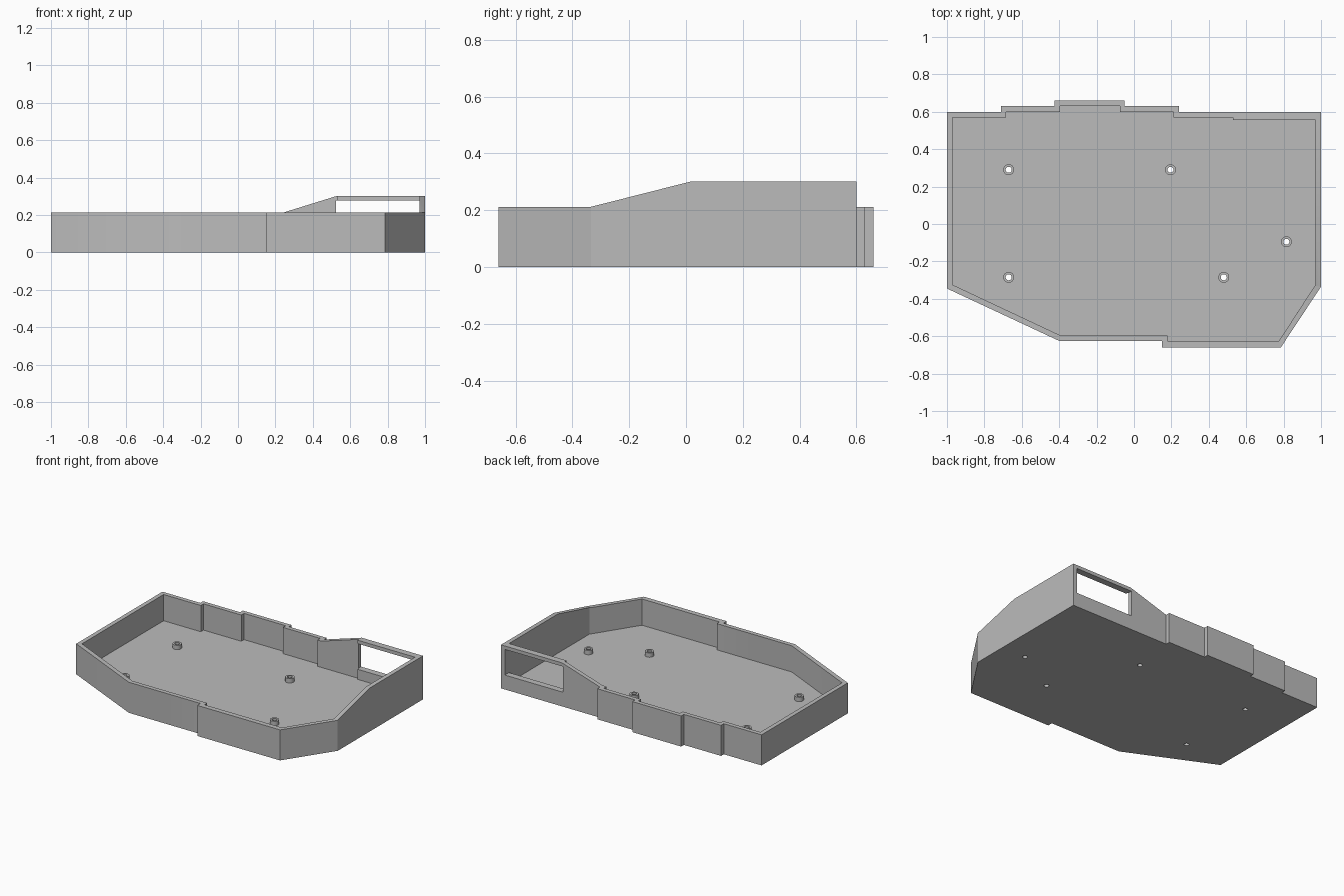
import bpy
import bmesh
from mathutils import Matrix, Vector

if "Cube" in bpy.data.objects:
    bpy.data.objects.remove(bpy.data.objects["Cube"], do_unlink=True)

FLOOR, LOW, HIGH = 0.03, 0.212, 0.302

grey = bpy.data.materials.new("plain grey")
grey.use_nodes = True
grey.diffuse_color = (0.5, 0.5, 0.5, 1)
grey.node_tree.nodes["Principled BSDF"].inputs["Base Color"].default_value = (0.5, 0.5, 0.5, 1)


def add_object(name, bm):
    bmesh.ops.recalc_face_normals(bm, faces=bm.faces)
    mesh = bpy.data.meshes.new(name)
    bm.to_mesh(mesh)
    bm.free()
    mesh.materials.append(grey)
    obj = bpy.data.objects.new(name, mesh)
    bpy.context.collection.objects.link(obj)
    return obj


def prism(name, points, start, end, axis="z"):
    """Extrude a flat outline along one axis."""
    place = {"z": lambda a, b: (a, b, start),
             "y": lambda a, b: (a, start, b),
             "x": lambda a, b: (start, a, b)}[axis]
    direction = {"x": (1, 0, 0), "y": (0, 1, 0), "z": (0, 0, 1)}[axis]
    bm = bmesh.new()
    face = bm.faces.new([bm.verts.new(place(a, b)) for a, b in points])
    side = bmesh.ops.extrude_face_region(bm, geom=[face])["geom"]
    bmesh.ops.translate(bm, vec=Vector(direction) * (end - start),
                        verts=[v for v in side if isinstance(v, bmesh.types.BMVert)])
    return add_object(name, bm)


def cylinder(name, x, y, radius, bottom, top):
    bm = bmesh.new()
    bmesh.ops.create_cone(bm, cap_ends=True, segments=32, radius1=radius, radius2=radius,
                          depth=top - bottom, matrix=Matrix.Translation((x, y, (bottom + top) / 2)))
    return add_object(name, bm)


def combine(target, other, operation):
    """Apply a boolean and remove the helper."""
    mod = target.modifiers.new("boolean", "BOOLEAN")
    mod.operation, mod.solver, mod.object = operation, "EXACT", other
    bpy.context.view_layer.update()
    result = bpy.data.meshes.new_from_object(target.evaluated_get(bpy.context.evaluated_depsgraph_get()))
    target.modifiers.clear()
    target.data = result
    bpy.data.objects.remove(other, do_unlink=True)


# Tray body with stepped back and front edges
outer = [(-1, 0.6), (-0.71, 0.6), (-0.71, 0.63), (-0.425, 0.63), (-0.425, 0.66), (-0.05, 0.66),
         (-0.05, 0.63), (0.24, 0.63), (0.24, 0.6), (1, 0.6), (1, -0.335), (0.785, -0.66),
         (0.15, -0.66), (0.15, -0.625), (-0.4, -0.625), (-1, -0.345)]
inner = [(-0.97, 0.57), (-0.685, 0.57), (-0.685, 0.6), (-0.395, 0.6), (-0.395, 0.63), (-0.075, 0.63),
         (-0.075, 0.6), (0.21, 0.6), (0.21, 0.57), (0.53, 0.57), (0.53, 0.555), (0.97, 0.555),
         (0.97, -0.325), (0.775, -0.625), (0.18, -0.625), (0.18, -0.595), (-0.395, -0.595), (-0.97, -0.325)]
tray = prism("tray", outer, 0, HIGH)
combine(tray, prism("cavity", inner, FLOOR, 1), "DIFFERENCE")


# Sloping rim, rising to the back left corner
def slope_cutter(name, edge, low_end, high_end, axis):
    rise = (HIGH - LOW) / (high_end - low_end)
    reach = high_end + 0.1
    points = [(edge, LOW), (low_end, LOW), (reach, LOW + rise * (reach - low_end)), (reach, 1), (edge, 1)]
    return prism(name, points, -2, 2, axis)


combine(tray, slope_cutter("back_slope", -2, 0.24, 0.53, "y"), "DIFFERENCE")
combine(tray, slope_cutter("side_slope", -2, -0.335, 0.02, "x"), "DIFFERENCE")

# Window in the raised back wall
window = [(0.525, 0.1), (0.97, 0.1), (0.97, 0.278), (0.525, 0.278)]
combine(tray, prism("window", window, 0.5, 0.7, "y"), "DIFFERENCE")

# Hollow mounting posts, with holes through the floor
for x, y in [(-0.67, 0.29), (0.195, 0.29), (0.815, -0.095), (-0.67, -0.285), (0.48, -0.285)]:
    combine(tray, cylinder("post", x, y, 0.029, 0.01, FLOOR + 0.03), "UNION")
    combine(tray, cylinder("hole", x, y, 0.016, -0.1, 0.2), "DIFFERENCE")

bpy.ops.object.select_all(action="DESELECT")
tray.select_set(True)
bpy.context.view_layer.objects.active = tray
bpy.ops.object.shade_smooth_by_angle()
